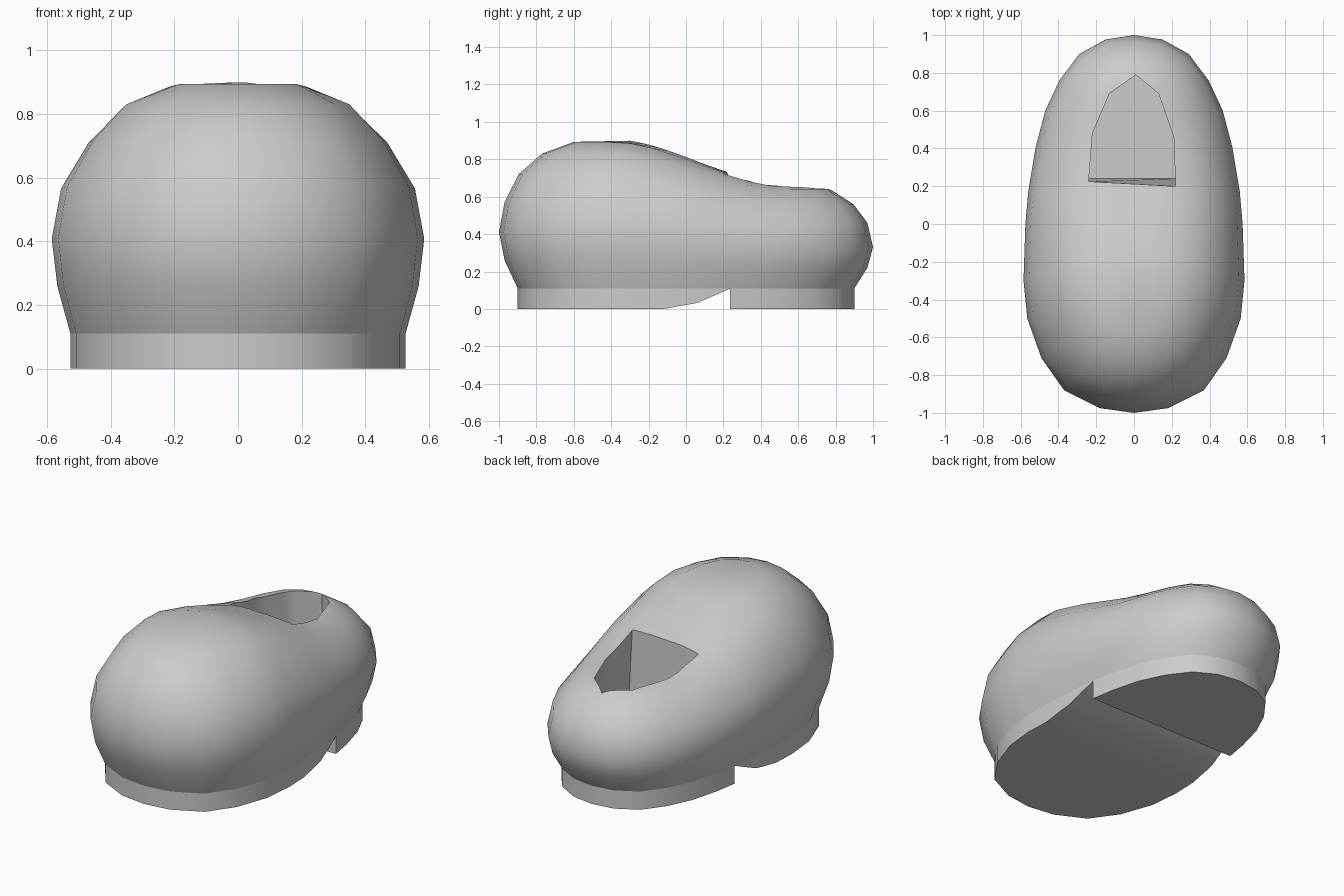
import bpy, bmesh, math

if "Cube" in bpy.data.objects:
    bpy.data.objects.remove(bpy.data.objects["Cube"], do_unlink=True)

grey = bpy.data.materials.new("plain_grey")
grey.use_nodes = True
GREY = (0.6, 0.6, 0.6, 1)
grey.diffuse_color = GREY
grey.node_tree.nodes["Principled BSDF"].inputs["Base Color"].default_value = GREY

# Half of the plan outline, toe to heel, mirrored into a closed ring
HALF = [(0, -1), (.18, -.975), (.37, -.88), (.49, -.71), (.565, -.5),
        (.585, -.3), (.575, 0), (.56, .17), (.52, .41), (.47, .6),
        (.395, .76), (.29, .9), (.15, .977), (0, 1)]
RING = HALF + [(-x, y) for x, y in HALF[-2:0:-1]]

# Body levels: x scale, y scale, height at toe, height at heel
LEVELS = [(.9, .9, .11, .11), (.97, .97, .26, .22), (1, 1, .41, .33),
          (.95, .97, .57, .46), (.80, .895, .72, .56), (.62, .77, .83, .64),
          (.38, .6, .893, .665), (.15, .3, .907, .672)]


def toe_blend(y):
    u = min(max((.52 - y) / .92, 0), 1)
    return u * u * (3 - 2 * u)


def body_ring(sx, sy, toe, heel):
    return [(x * sx, y * sy, heel + (toe - heel) * toe_blend(y * sy))
            for x, y in RING]


def loft(name, rings, strip_top=False):
    """Skin a stack of rings; close the top with a cap or cross strips."""
    bm = bmesh.new()
    rows = [[bm.verts.new(p) for p in ring] for ring in rings]
    n = len(rows[0])
    for a, b in zip(rows, rows[1:]):
        for i in range(n):
            j = (i + 1) % n
            bm.faces.new((a[i], a[j], b[j], b[i]))
    bm.faces.new(rows[0][::-1])
    top = rows[-1]
    if strip_top:
        for i in range(n // 2):
            quad = [top[i], top[i + 1], top[n - i - 1], top[-i]]
            bm.faces.new(list(dict.fromkeys(quad)))
    else:
        bm.faces.new(top)
    bmesh.ops.recalc_face_normals(bm, faces=bm.faces[:])
    mesh = bpy.data.meshes.new(name)
    bm.to_mesh(mesh)
    bm.free()
    mesh.materials.append(grey)
    obj = bpy.data.objects.new(name, mesh)
    bpy.context.collection.objects.link(obj)
    return obj


def select(obj):
    bpy.ops.object.select_all(action='DESELECT')
    obj.select_set(True)
    bpy.context.view_layer.objects.active = obj


def carve(obj, cutter):
    mod = obj.modifiers.new("carve", 'BOOLEAN')
    mod.operation = 'DIFFERENCE'
    mod.solver = 'EXACT'
    mod.object = cutter
    select(obj)
    bpy.ops.object.modifier_apply(modifier=mod.name)
    bpy.data.objects.remove(cutter, do_unlink=True)


# Rounded upper
upper = loft("shoe_upper", [body_ring(*lv) for lv in LEVELS], strip_top=True)

# Foot opening: pointed arch, front wall leaning slightly
ARCH = [(.21, .46), (.13, .69), (.01, .79), (-.13, .69), (-.22, .48)]
rim = [(-.24, .225), (.22, .2)] + ARCH
floor = [(-.24, .24), (.22, .24)] + ARCH
opening = loft("opening_cutter", [[(x, y, .2) for x, y in floor],
                                  [(x, y, .72) for x, y in rim],
                                  [(x, y, 1.2) for x, y in rim]])
carve(upper, opening)

# Sole with an arched instep ahead of the heel block
sole = loft("sole", [[(x * .9, y * .9, z) for x, y in RING] for z in (0, .11)])
PROFILE = [(-.12, 0), (.06, .032), (.235, .108), (.235, -.1), (-.12, -.1)]
instep = loft("instep_cutter", [[(x, y, z) for y, z in PROFILE] for x in (-1, 1)])
carve(sole, instep)

for part in (upper, sole):
    select(part)
    bpy.ops.object.shade_smooth_by_angle(angle=math.radians(42))
